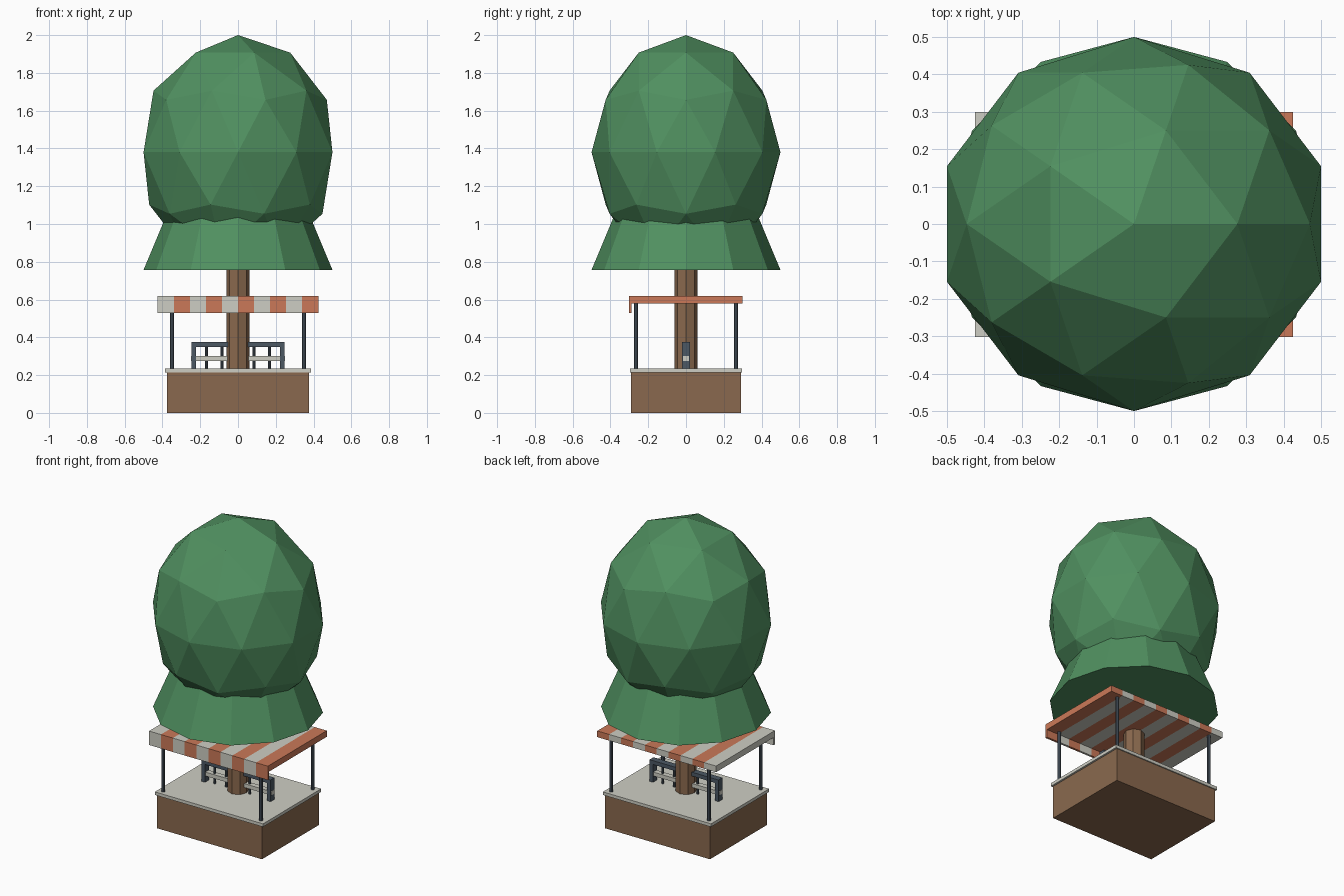
import bpy, math

if "Cube" in bpy.data.objects:
    bpy.data.objects.remove(bpy.data.objects["Cube"])

def mat(name, rgb):
    m = bpy.data.materials.new(name)
    lin = [((c / 255 + 0.055) / 1.055) ** 2.4 for c in rgb]
    m.diffuse_color = (*lin, 1)
    m.use_nodes = True
    m.node_tree.nodes["Principled BSDF"].inputs["Base Color"].default_value = m.diffuse_color
    return m

GREEN = mat("leaf green", (80, 144, 96))
BROWN = mat("wood brown", (138, 105, 78))
GREY = mat("pale grey", (206, 206, 196))
ORANGE = mat("terracotta", (203, 121, 88))
SLATE = mat("slate", (76, 88, 100))

def finish(name, m):
    o = bpy.context.object
    o.name = name
    o.data.materials.append(m)
    return o

def box(name, x0, x1, y0, y1, z0, z1, m):
    bpy.ops.mesh.primitive_cube_add(size=1, location=((x0 + x1) / 2, (y0 + y1) / 2, (z0 + z1) / 2))
    o = finish(name, m)
    o.scale = (x1 - x0, y1 - y0, z1 - z0)
    return o

def cone(name, x, y, z0, z1, r0, r1, sides, m):
    bpy.ops.mesh.primitive_cone_add(vertices=sides, radius1=r0, radius2=r1, depth=z1 - z0,
                                    location=(x, y, (z0 + z1) / 2))
    return finish(name, m)

# Tree: faceted crown, flared skirt, trunk
bpy.ops.mesh.primitive_ico_sphere_add(subdivisions=2, radius=1, location=(0, 0, 1.38))
crown = finish("crown", GREEN)
crown.scale = (0.5 / math.cos(math.radians(18)), 0.5, 0.62)
cone("crown_skirt", 0, 0, 0.757, 1.38, 0.5, 0.24, 12, GREEN)
cone("trunk", 0, 0, 0.02, 0.9, 0.062, 0.062, 8, BROWN)

# Stall base and counter top
box("stall_base", -0.375, 0.375, -0.29, 0.29, 0, 0.215, BROWN)
box("counter_top", -0.387, 0.387, -0.297, 0.297, 0.215, 0.235, GREY)

# Awning posts
for sx in (-1, 1):
    for sy in (-1, 1):
        cone("awning_post", sx * 0.35, sy * 0.265, 0.22, 0.59, 0.011, 0.011, 8, SLATE)

# Striped awning with a front valance
for i in range(10):
    x = -0.425 + i * 0.085
    m = ORANGE if i % 2 else GREY
    box("awning_stripe", x, x + 0.085, -0.3, 0.3, 0.58, 0.62, m)
    box("valance_stripe", x, x + 0.085, -0.302, -0.288, 0.53, 0.62, m)

# Rack on the counter
box("rack_top_rail", -0.247, 0.247, -0.02, 0.02, 0.35, 0.375, SLATE)
box("rack_shelf", -0.25, 0.25, -0.017, 0.017, 0.275, 0.3, GREY)
for s in (-1, 1):
    xs = sorted((s * 0.222, s * 0.247))
    box("rack_end_post", xs[0], xs[1], -0.02, 0.02, 0.225, 0.36, SLATE)
    for x in (0.085, 0.167):
        cone("rack_rod", s * x, 0, 0.225, 0.36, 0.007, 0.007, 8, SLATE)
